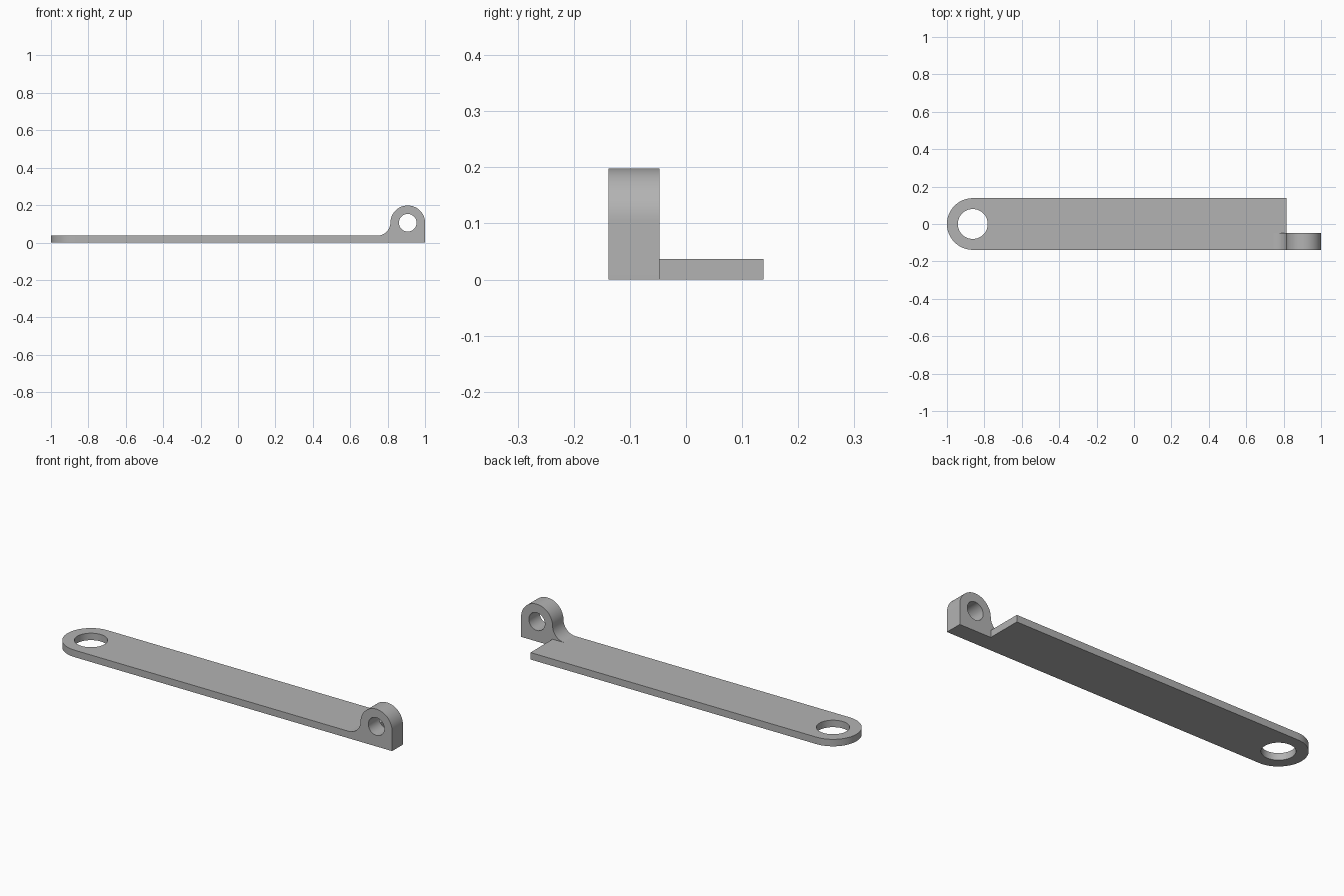
import bpy, bmesh
from math import sin, cos, radians
from mathutils import Matrix

cube = bpy.data.objects.get("Cube")
if cube:
    bpy.data.objects.remove(cube, do_unlink=True)

WIDTH, THICK = 0.276, 0.037
HALF = WIDTH / 2
BAR_END = 0.815            # end of the flat bar
LUG_BACK = -0.047          # rear face of the lug
LUG_R = (1 - BAR_END) / 2
LUG_X, LUG_Z = 1 - LUG_R, 0.198 - LUG_R
FILLET = 0.07

metal = bpy.data.materials.new("Grey metal")
metal.use_nodes = True
grey = (0.45, 0.45, 0.45, 1)
metal.diffuse_color = grey
metal.node_tree.nodes["Principled BSDF"].inputs["Base Color"].default_value = grey


def arc(cx, cy, r, start, end, steps):
    angles = [radians(start + (end - start) * i / steps) for i in range(steps + 1)]
    return [(cx + r * cos(a), cy + r * sin(a)) for a in angles]


def plate(name, outline, hole, depth, matrix=Matrix()):
    """Extrude a flat outline with one hole."""
    bm = bmesh.new()
    edges = []
    for loop in (outline, hole):
        verts = [bm.verts.new((x, y, 0)) for x, y in loop]
        edges += [bm.edges.new((v, verts[i - 1])) for i, v in enumerate(verts)]
    bmesh.ops.triangle_fill(bm, edges=edges, use_beauty=True, normal=(0, 0, 1))
    ext = bmesh.ops.extrude_face_region(bm, geom=bm.faces[:])
    top = [g for g in ext["geom"] if isinstance(g, bmesh.types.BMVert)]
    bmesh.ops.translate(bm, verts=top, vec=(0, 0, depth))
    bm.transform(matrix)
    bmesh.ops.recalc_face_normals(bm, faces=bm.faces[:])
    mesh = bpy.data.meshes.new(name)
    bm.to_mesh(mesh)
    bm.free()
    mesh.materials.append(metal)
    obj = bpy.data.objects.new(name, mesh)
    bpy.context.collection.objects.link(obj)
    return obj


# Flat bar with a rounded, drilled end
ring_x = HALF - 1
bar_outline = arc(ring_x, 0, HALF, 90, 270, 48) + [(BAR_END, -HALF), (BAR_END, HALF)]
bar = plate("hinge_arm", bar_outline, arc(ring_x, 0, 0.08, 0, 360, 64)[:-1], THICK)

# Upright lug with a concave fillet running down into the bar
fillet_x = BAR_END - FILLET
lug_outline = [(fillet_x, 0), (1, 0)]
lug_outline += arc(LUG_X, LUG_Z, LUG_R, 0, 180, 48)
lug_outline += arc(fillet_x, THICK + FILLET, FILLET, 0, -90, 24)
upright = Matrix.Translation((0, LUG_BACK, 0)) @ Matrix.Rotation(radians(90), 4, "X")
lug = plate("lug", lug_outline, arc(LUG_X, LUG_Z, 0.047, 0, 360, 48)[:-1],
            LUG_BACK + HALF, upright)

# Fuse both into one solid
union = bar.modifiers.new("Fuse lug", "BOOLEAN")
union.operation, union.solver, union.object = "UNION", "EXACT", lug
bpy.context.view_layer.objects.active = bar
bar.select_set(True)
bpy.ops.object.modifier_apply(modifier=union.name)
bpy.data.objects.remove(lug, do_unlink=True)
bpy.ops.object.shade_smooth_by_angle(angle=radians(30))
